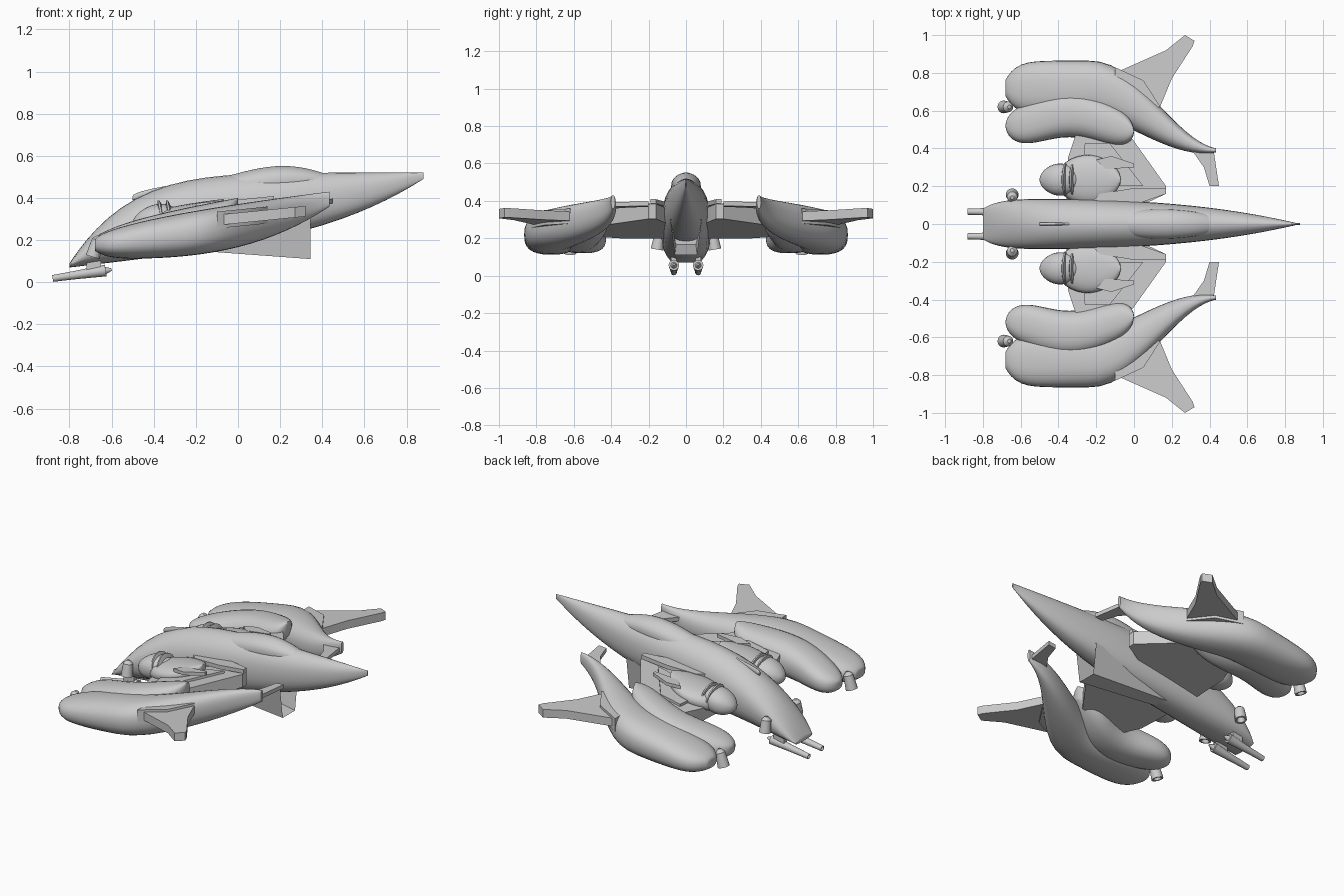
import bpy, bmesh, math
from mathutils import Vector

cube = bpy.data.objects.get("Cube")
if cube:
    bpy.data.objects.remove(cube, do_unlink=True)

grey = bpy.data.materials.new("hull_grey")
grey.use_nodes = True
grey.diffuse_color = (.6, .6, .6, 1)
shader = grey.node_tree.nodes["Principled BSDF"]
shader.inputs["Base Color"].default_value = grey.diffuse_color


def finish(name, bm, paired):
    """Turn a bmesh into an object, optionally mirrored across the centre line."""
    bmesh.ops.recalc_face_normals(bm, faces=bm.faces)
    for face in bm.faces:
        face.smooth = True
    for edge in bm.edges:
        edge.smooth = edge.calc_face_angle(0) < math.radians(35)
    mesh = bpy.data.meshes.new(name)
    bm.to_mesh(mesh)
    bm.free()
    mesh.materials.append(grey)
    obj = bpy.data.objects.new(name, mesh)
    bpy.context.collection.objects.link(obj)
    if paired:
        mirror = obj.modifiers.new("mirror", "MIRROR")
        mirror.use_axis = (False, True, False)
        mirror.use_mirror_merge = False


def skin(bm, rings):
    """Bridge neighbouring rings of points with quads and cap both ends."""
    loops = [[bm.verts.new(point) for point in ring] for ring in rings]
    for near, far in zip(loops, loops[1:]):
        for k in range(len(near)):
            bm.faces.new((near[k - 1], near[k], far[k], far[k - 1]))
    bm.faces.new(loops[0])
    return bm.faces.new(loops[-1])


def signed_power(value, power):
    return math.copysign(abs(value) ** power, value)


def loft(name, start, end, section, paired=False, taper=1, stations=28, sides=28):
    """Body along x; section(t) gives centre y, half width, bottom z and top z.
    Taper above one pinches the upper half, below one squares it."""
    rings = []
    for i in range(stations + 1):
        t = (1 - math.cos(math.pi * i / stations)) / 2
        centre, width, low, high = section(t)
        width = max(width, .004)
        middle, half = (low + high) / 2, (high - low) / 2
        ring = []
        for k in range(sides):
            angle = math.tau * k / sides
            across, up = math.cos(angle), math.sin(angle)
            power = taper if up > 0 else .8
            ring.append((start + (end - start) * t,
                         centre + width * signed_power(across, power),
                         middle + half * signed_power(up, .85)))
        rings.append(ring)
    bm = bmesh.new()
    skin(bm, rings)
    finish(name, bm, paired)


def slab(name, outline, height, slope, half):
    """Mirrored flat panel from an x, y outline, pitched along x."""
    bm = bmesh.new()
    skin(bm, [[(x, y, height + slope * x + side * half) for x, y in outline]
              for side in (-1, 1)])
    finish(name, bm, True)


def tube(name, start, end, profile, sides=16):
    """Mirrored turned part; profile holds fraction along the axis and radius."""
    start, end = Vector(start), Vector(end)
    turn = (end - start).to_track_quat("Z", "Y")
    circle = [math.tau * k / sides for k in range(sides)]
    bm = bmesh.new()
    skin(bm, [[start.lerp(end, along) + turn @ Vector((math.cos(a), math.sin(a), 0)) * radius
               for a in circle] for along, radius in profile])
    finish(name, bm, True)


def ease(t, begin, finish_at):
    u = min(max((t - begin) / (finish_at - begin), 0), 1)
    return u * u * (3 - 2 * u)


def nose(t):
    """Fades quickly from one at the front to nothing."""
    return (1 - t) ** 20


def swell(t):
    """Rounded bulge, zero at both ends."""
    return math.sqrt(max(math.sin(math.pi * t), 0))


# Fuselage with a blunt nose and long pointed tail
def fuselage(t):
    width = .135 * (1 - t ** 3) * (1 - .4 * nose(t))
    return 0, width, .07 + .2 * t + .22 * t ** 4, .52 - .43 * (1 - t) ** 6


# Raised spine on the back of the fuselage
def spine(t):
    crest = math.sin(math.pi * t ** 1.3)
    return 0, .08 * swell(t), .35 + .1 * t, .47 + .02 * t + .07 * crest


# Slim dorsal barrel swelling into a housing
def dorsal_gun(t):
    width = .008 + .034 * ease(t, .3, .6) * (1 - ease(t, .7, 1.1))
    return 0, width, .39 + .08 * t, .41 + .09 * t ** .6


loft("fuselage", -.8, .88, fuselage, taper=1.1)
loft("spine", -.2, .48, spine, taper=1.2)
loft("dorsal_gun", -.5, -.03, dorsal_gun)

# Ventral scoop, hollow at its rear end
bm = bmesh.new()
ends = []
for x, low, high, width in ((-.2, .15, .22, .06), (.345, .11, .3, .085)):
    ends.append([(x, -width, high), (x, width, high),
                 (x, width * .7, low), (x, -width * .7, low)])
mouth = skin(bm, ends)
bmesh.ops.recalc_face_normals(bm, faces=bm.faces)
bmesh.ops.inset_individual(bm, faces=[mouth], thickness=.01)
for vert in mouth.verts:
    vert.co.x -= .3
    vert.co.z += .05 if vert.co.z < .2 else -.03
finish("ventral_scoop", bm, False)


# Long outer pods curving inward to a thin tail
def outer_pod(t):
    centre = .72 - .33 * ease(t, .4, 1)
    width = .145 * (1 - ease(t, .5, 1.1)) * (1 - .7 * nose(t))
    return centre, width, .11 + .25 * t ** 3 + .04 * nose(t), .2 + .23 * t ** .6


# Shorter inner pods nested beside them
def inner_pod(t):
    centre = .52 + .06 * swell(t) ** 4 - .03 * t ** 6
    width = .12 * math.sqrt(1 - abs(2 * t - 1) ** 4)
    return centre, width, .12 + .2 * t ** 5 + .04 * nose(t), .2 + .2 * t ** .6


# Engine nacelles: broad body with a rounded intake head
def nacelle_body(t):
    return .235, .13 * swell(t), .24 + .1 * t * t, .31 + .085 * math.sqrt(t)


def nacelle_head(t):
    middle, half = .28 + .04 * t, .07 * swell(t)
    return .235, .085 * swell(t), middle - half, middle + half


loft("outer_pods", -.68, .435, outer_pod, True, taper=.8)
loft("inner_pods", -.68, 0, inner_pod, True, taper=.8)
loft("nacelle_bodies", -.42, -.07, nacelle_body, True)
loft("nacelle_heads", -.5, -.28, nacelle_head, True)
ring = [(0, .07), (.3, .088), (.7, .088), (1, .07)]
for label, x in (("front", -.37), ("rear", -.33)):
    tube(f"nacelle_{label}_rings", (x, .235, .3), (x + .02, .235, .304), ring, sides=28)

# Outer wings with thick root collars, and inward tail fins
slab("outer_wings", [(-.1, .8), (.17, .92), (.27, 1), (.32, .97), (.31, .94), (.2, .77),
                     (.13, .6)], .305, .1, .025)
slab("wing_collars", [(-.1, .83), (.05, .76), (.14, .62), (0, .6), (-.1, .7)], .305, .1, .04)
slab("tail_fins", [(.3, .4), (.42, .4), (.45, .2), (.4, .2), (.37, .3)], .34, .1, .012)

# Struts joining fuselage and pods, with a raised panel on each
slab("struts", [(-.36, .08), (-.35, .35), (-.3, .5), (-.03, .48), (.17, .2), (.17, .16),
                (0, .08)], .31, .2, .04)
slab("strut_panels", [(-.28, .2), (-.26, .43), (-.13, .43), (.05, .2)], .355, .2, .01)

# Thin blades either side of each nacelle
slab("nacelle_outer_blades", [(-.2, .34), (-.12, .36), (0, .32), (0, .3), (-.15, .29)],
     .385, .1, .01)
slab("nacelle_inner_blades", [(-.24, .1), (-.18, .16), (0, .19), (.17, .19), (.17, .16),
                              (0, .1)], .38, .1, .012)

# Nose guns slung below the hull on short mounts
tube("nose_guns", (-.88, .065, .018), (-.6, .065, .06),
     [(.1, .01), (0, .012), (0, .016), (.4, .02), (.9, .028), (.9, .017), (1, .006)])
slab("gun_mounts", [(-.72, .05), (-.65, .05), (-.65, .08), (-.72, .08)], .1, 0, .04)

# Small flared thrusters on the cheeks and at the front of the pods
flare = [(.3, .016), (0, .024), (0, .034), (.8, .028), (1, .01)]
tube("cheek_thrusters", (-.645, .155, .14), (-.645, .14, .23), flare)
tube("pod_thrusters", (-.69, .62, .12), (-.66, .62, .22), flare)
